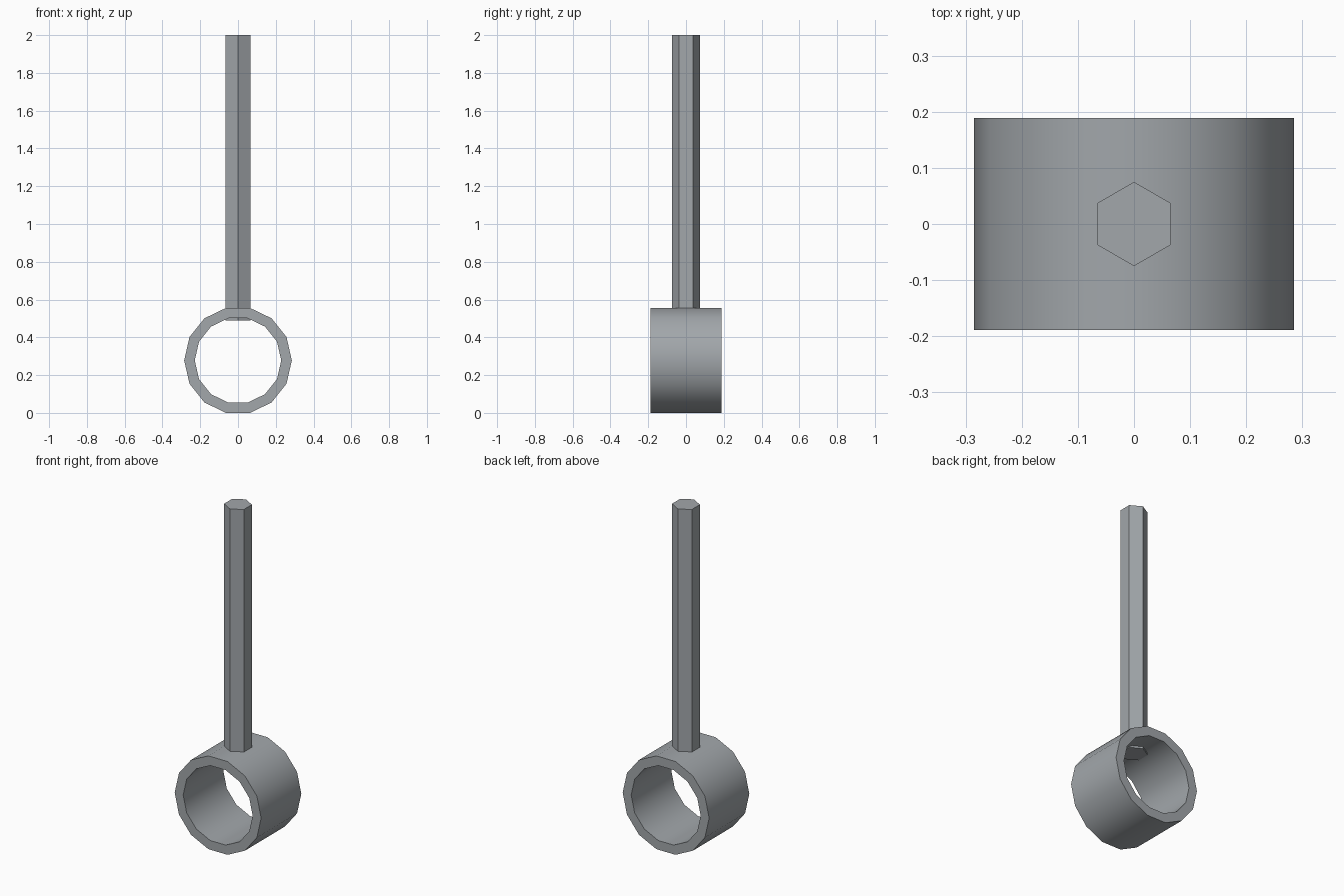
import bpy, math
from mathutils import Matrix

cube = bpy.data.objects.get("Cube")
if cube:
    bpy.data.objects.remove(cube, do_unlink=True)

SIDES = 14
OUTER, INNER = 0.285, 0.229
HALF_DEPTH = 0.189
CENTRE_Z = OUTER * math.cos(math.pi / SIDES)
ROD_RADIUS, ROD_BOTTOM, ROD_TOP = 0.075, 0.49, 2.0

steel = bpy.data.materials.new("steel grey")
steel.use_nodes = True
colour = (0.36, 0.385, 0.405, 1)
steel.diffuse_color = colour
steel.node_tree.nodes["Principled BSDF"].inputs["Base Color"].default_value = colour


def add_mesh(name, verts, faces):
    mesh = bpy.data.meshes.new(name)
    mesh.from_pydata(verts, [], faces)
    mesh.materials.append(steel)
    obj = bpy.data.objects.new(name, mesh)
    bpy.context.collection.objects.link(obj)
    return obj


# Ring: a rectangular section swept round the y axis
section = [(OUTER, -HALF_DEPTH), (OUTER, HALF_DEPTH),
           (INNER, HALF_DEPTH), (INNER, -HALF_DEPTH)]
verts, faces = [], []
for i in range(SIDES):
    a = 2 * math.pi * i / SIDES
    verts += [(r * math.cos(a), y, CENTRE_Z + r * math.sin(a)) for r, y in section]
    n = (i + 1) % SIDES
    for k in range(4):
        m = (k + 1) % 4
        faces.append((4 * i + k, 4 * i + m, 4 * n + m, 4 * n + k))
ring = add_mesh("ring", verts, faces)
bpy.ops.object.select_all(action='DESELECT')
ring.select_set(True)
bpy.context.view_layer.objects.active = ring
bpy.ops.object.shade_smooth_by_angle(angle=math.radians(35))

# Hexagonal rod, corners towards the front and back
hexagon = [(ROD_RADIUS * math.sin(k * math.pi / 3), -ROD_RADIUS * math.cos(k * math.pi / 3))
           for k in range(6)]
verts = [(x, y, z) for z in (ROD_BOTTOM, ROD_TOP) for x, y in hexagon]
faces = [(k, (k + 1) % 6, (k + 1) % 6 + 6, k + 6) for k in range(6)]
faces += [tuple(range(5, -1, -1)), tuple(range(6, 12))]
add_mesh("rod", verts, faces)
